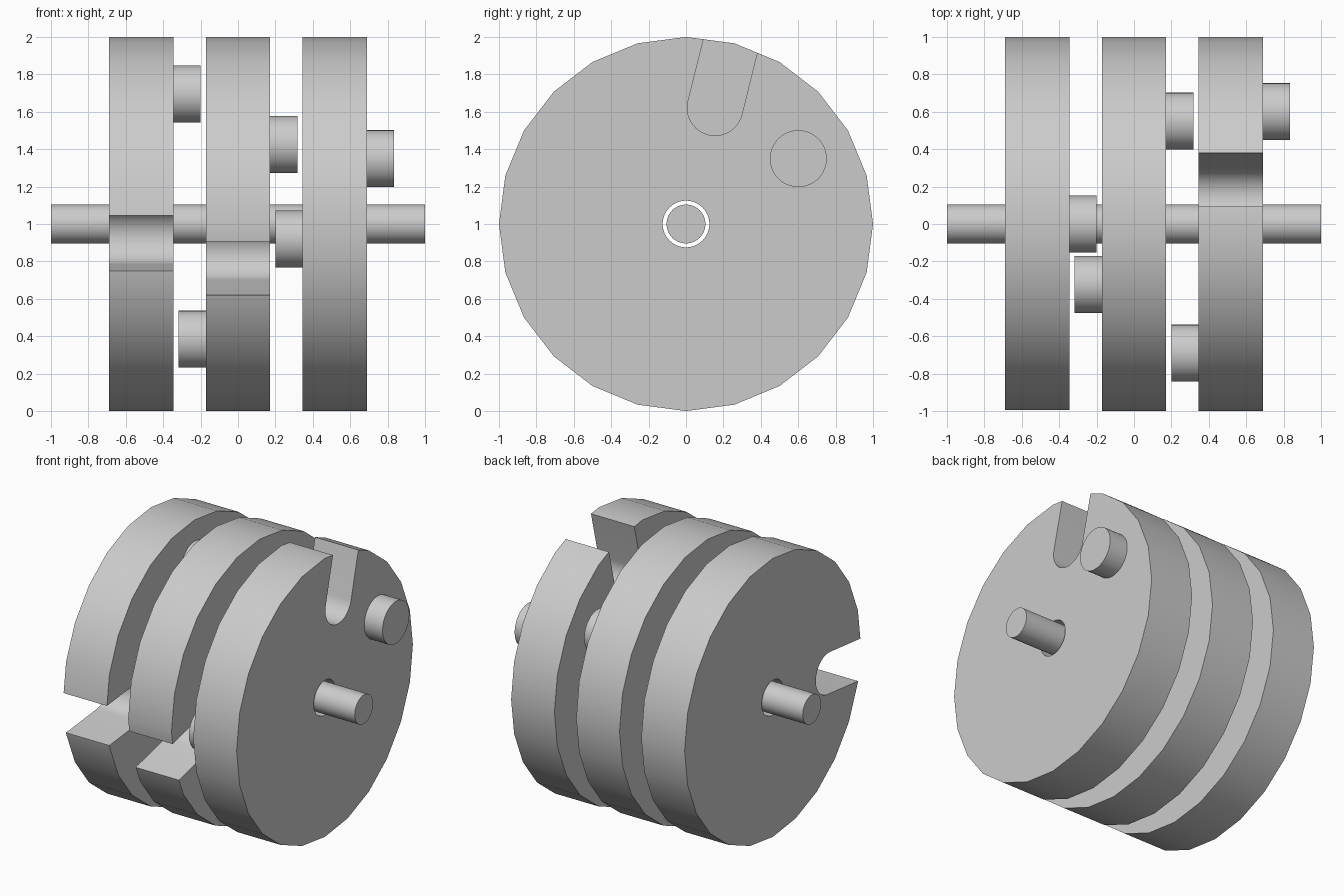
import bpy, bmesh
from math import sin, cos, pi, radians
from mathutils import Matrix

if "Cube" in bpy.data.objects:
    bpy.data.objects.remove(bpy.data.objects["Cube"])

AXIS_Z = 1.0
GREY = bpy.data.materials.new("plain grey")
GREY.diffuse_color = (0.6, 0.6, 0.6, 1)
GREY.use_nodes = True
GREY.node_tree.nodes["Principled BSDF"].inputs["Base Color"].default_value = GREY.diffuse_color


def make_object(name, bm):
    bmesh.ops.recalc_face_normals(bm, faces=bm.faces[:])
    mesh = bpy.data.meshes.new(name)
    bm.to_mesh(mesh)
    bm.free()
    mesh.materials.append(GREY)
    obj = bpy.data.objects.new(name, mesh)
    bpy.context.collection.objects.link(obj)
    return obj


def activate(obj):
    bpy.ops.object.select_all(action='DESELECT')
    obj.select_set(True)
    bpy.context.view_layer.objects.active = obj


def smooth(obj):
    activate(obj)
    bpy.ops.object.shade_smooth_by_angle(angle=radians(30))


def rod(name, x0, x1, radius, y=0.0, z=AXIS_Z, sides=48):
    """Capped cylinder lying along x."""
    bm = bmesh.new()
    m = Matrix.Translation(((x0 + x1) / 2, y, z)) @ Matrix.Rotation(pi / 2, 4, 'Y')
    bmesh.ops.create_cone(bm, cap_ends=True, segments=sides, radius1=radius,
                          radius2=radius, depth=x1 - x0, matrix=m)
    return make_object(name, bm)


def polar(r, angle):
    """Point on a wheel: angle in degrees from +z towards +y."""
    a = radians(angle)
    return r * sin(a), AXIS_Z + r * cos(a)


def notch_cutter(x0, x1, angle, half=0.148, depth=0.64):
    """U-shaped prism with its round end towards the spindle."""
    a = radians(angle)
    profile = [(1.3, half)]
    for i in range(25):
        t = pi / 2 + pi * i / 24
        profile.append((depth + half * cos(t), half * sin(t)))
    profile.append((1.3, -half))
    bm = bmesh.new()
    face = bm.faces.new([bm.verts.new((x0, u * sin(a) + v * cos(a),
                                       AXIS_Z + u * cos(a) - v * sin(a)))
                         for u, v in profile])
    new = bmesh.ops.extrude_face_region(bm, geom=[face])["geom"]
    bmesh.ops.translate(bm, vec=(x1 - x0, 0, 0),
                        verts=[g for g in new if isinstance(g, bmesh.types.BMVert)])
    return make_object("notch_cutter", bm)


def cut(obj, cutter):
    cutter.hide_render = True
    mod = obj.modifiers.new("cut", 'BOOLEAN')
    mod.operation = 'DIFFERENCE'
    mod.solver = 'EXACT'
    mod.object = cutter
    activate(obj)
    bpy.ops.object.modifier_apply(modifier=mod.name)
    bpy.data.objects.remove(cutter, do_unlink=True)


# Wheels: name, centre x, notch angle, right peg angle, left peg angle
HALF, PEG_R, PEG_LEN, PEG_DIST = 0.172, 0.152, 0.145, 0.695
WHEELS = [("left", -0.517, 264, 0, None),
          ("middle", 0.0, 256, 52.3, 207.7),
          ("right", 0.517, 14, 59.8, 263.4)]

for name, x, notch, right_peg, left_peg in WHEELS:
    wheel = rod(name + "_wheel", x - HALF, x + HALF, 1.0, sides=24)
    cut(wheel, rod("bore_cutter", x - 0.3, x + 0.3, 0.125))
    cut(wheel, notch_cutter(x - 0.3, x + 0.3, notch))
    smooth(wheel)
    # Drive pegs standing on the wheel faces
    for side, angle in ((1, right_peg), (-1, left_peg)):
        if angle is None:
            continue
        y, z = polar(PEG_DIST, angle)
        ends = sorted((x + side * (HALF - 0.005), x + side * (HALF + PEG_LEN)))
        smooth(rod(name + ("_right_peg" if side > 0 else "_left_peg"),
                   *ends, PEG_R, y, z))

# Spindle through all wheels
smooth(rod("spindle", -1.0, 1.0, 0.104))
